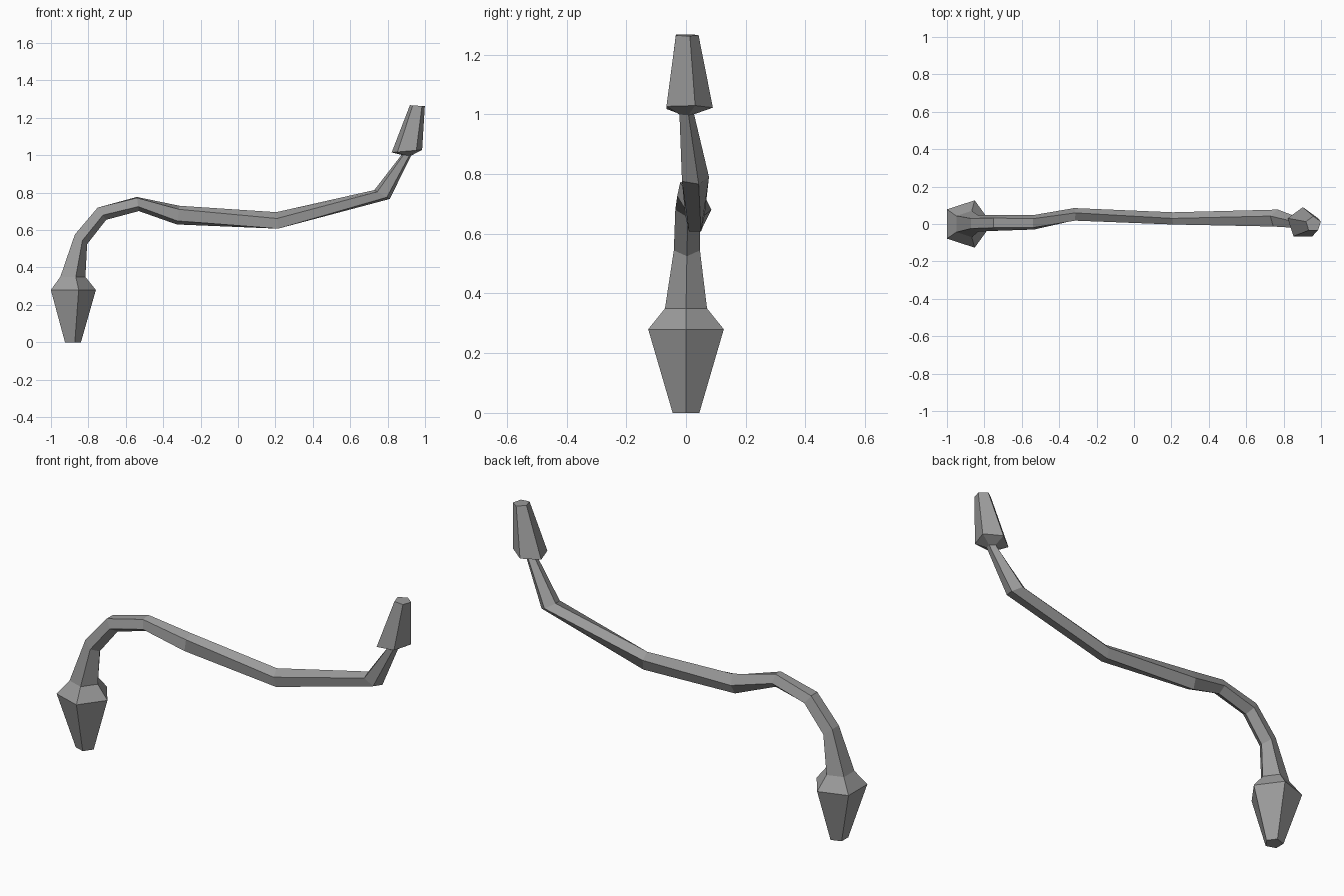
import bpy
from math import sin, cos, radians
from mathutils import Vector

cube = bpy.data.objects.get("Cube")
if cube:
    bpy.data.objects.remove(cube)

grey = bpy.data.materials.new("metal_grey")
grey.use_nodes = True
colour = (0.33, 0.33, 0.33, 1)
grey.diffuse_color = colour
grey.node_tree.nodes["Principled BSDF"].inputs["Base Color"].default_value = colour

SIDES = 5


def ring(x, y, z, radius, heading, roll=0, depth=1.0):
    """Five-sided section facing along a heading in the xz plane."""
    t = radians(heading)
    u, v = Vector((sin(t), 0, -cos(t))), Vector((0, depth, 0))
    angles = [radians(roll + 360 * k / SIDES) for k in range(SIDES)]
    return [Vector((x, y, z)) + radius * (cos(a) * u + sin(a) * v) for a in angles]


def loft(name, rings, cap_start=False, cap_end=False):
    """Flat-faced skin over a run of sections."""
    verts = [p for r in rings for p in r]
    faces = []
    for i in range(len(rings) - 1):
        for k in range(SIDES):
            a, b = i * SIDES + k, i * SIDES + (k + 1) % SIDES
            faces.append((a, b, b + SIDES, a + SIDES))
    if cap_start:
        faces.append(tuple(reversed(range(SIDES))))
    if cap_end:
        faces.append(tuple(range(len(verts) - SIDES, len(verts))))
    mesh = bpy.data.meshes.new(name)
    mesh.from_pydata(verts, [], faces)
    mesh.materials.append(grey)
    obj = bpy.data.objects.new(name, mesh)
    bpy.context.collection.objects.link(obj)
    return obj


# Sections from the foot to the tip
foot = ring(-0.887, 0, 0, 0.047, 90)
foot_wide = ring(-0.893, 0, 0.28, 0.133, 90)
foot_neck = ring(-0.89, 0, 0.35, 0.074, 90)
bends = [
    ring(-0.843, 0.003, 0.553, 0.046, 52),
    ring(-0.73, 0.006, 0.691, 0.044, 35),
    ring(-0.536, 0.008, 0.742, 0.041, 8, 6),
    ring(-0.32, 0.048, 0.68, 0.053, -8, 18, 0.7),
    ring(0.21, 0.03, 0.647, 0.049, 6, 36, 0.7),
    ring(0.77, 0.027, 0.79, 0.05, 60, 18),
]
tip_neck = ring(0.9, 0, 1.0, 0.027, 85, 18)
tip_wide = ring(0.903, 0.004, 1.022, 0.086, 95, 18)
tip = ring(0.959, 0, 1.265, 0.042, 86, 18)

loft("lower_bulb", [foot, foot_wide, foot_neck], cap_start=True)
loft("bent_bar", [foot_neck, *bends, tip_neck])
loft("upper_bulb", [tip_neck, tip_wide, tip], cap_end=True)
